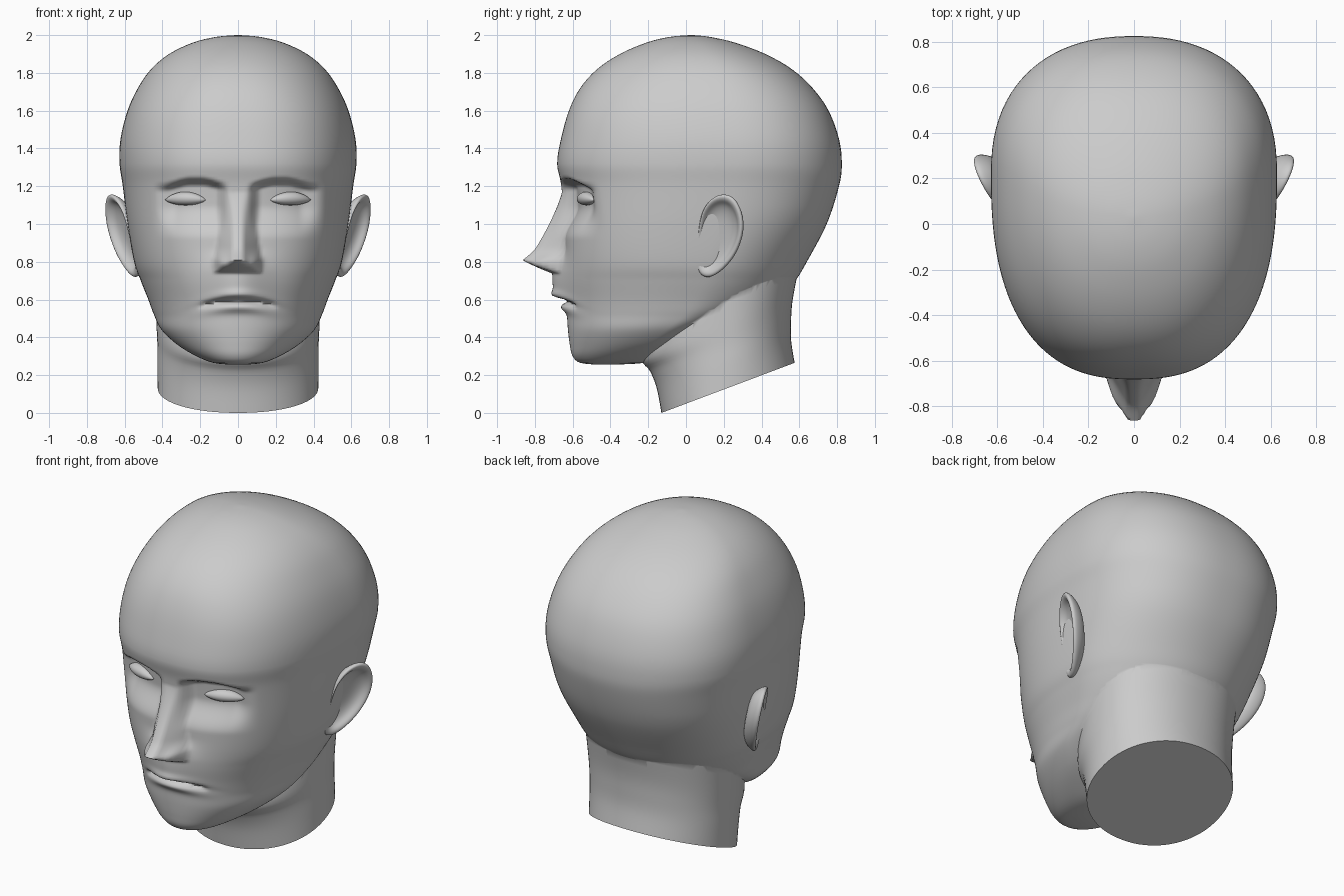
import bpy, bmesh
from math import sin, cos, pi, exp, radians
from mathutils import Vector, Matrix

if "Cube" in bpy.data.objects:
    bpy.data.objects.remove(bpy.data.objects["Cube"])


def smooth(a, b, v):
    t = min(1, max(0, (v - a) / (b - a)))
    return t * t * (3 - 2 * t)


def gauss(v, c, s):
    return exp(-((v - c) / s) ** 2)


def spline(rows, steps):
    """Catmull-Rom through table rows; steps(i) gives samples per interval."""
    out = []
    for i in range(len(rows) - 1):
        p = [rows[max(0, min(len(rows) - 1, i + k))] for k in (-1, 0, 1, 2)]
        n = steps(i)
        for j in range(n):
            t = j / n
            out.append([0.5 * (2 * b + (c - a) * t + (2 * a - 5 * b + 4 * c - d) * t * t
                               + (3 * b - a - 3 * c + d) * t ** 3) for a, b, c, d in zip(*p)])
    out.append(list(rows[-1]))
    return out


def ring(w, yf, yb, yc, nf, nb, front, back):
    """Egg-shaped cross-section: separate front and back superellipse halves."""
    pts = []
    for i in range(front + 1):
        s = sin(-pi / 2 + pi * i / front)
        pts.append((w * s, yc + (yf - yc) * max(0, 1 - abs(s) ** nf) ** (1 / nf), True))
    for i in range(1, back):
        s = sin(pi / 2 - pi * i / back)
        pts.append((w * s, yc + (yb - yc) * max(0, 1 - abs(s) ** nb) ** (1 / nb), False))
    return pts


def loft(name, rings):
    """Closed skin over a list of equal-length point rings."""
    bm = bmesh.new()
    vs = [[bm.verts.new(p) for p in r] for r in rings]
    n = len(vs[0])
    for a, b in zip(vs, vs[1:]):
        for i in range(n):
            bm.faces.new((a[i], a[(i + 1) % n], b[(i + 1) % n], b[i]))
    bm.faces.new(vs[0])
    bm.faces.new(vs[-1])
    bmesh.ops.recalc_face_normals(bm, faces=bm.faces)
    me = bpy.data.meshes.new(name)
    bm.to_mesh(me)
    bm.free()
    ob = bpy.data.objects.new(name, me)
    bpy.context.collection.objects.link(ob)
    return ob


def shade(ob, angle):
    bpy.ops.object.select_all(action='DESELECT')
    ob.select_set(True)
    bpy.context.view_layer.objects.active = ob
    bpy.ops.object.shade_smooth_by_angle(angle=radians(angle))


def face_relief(x, z):
    """Forward displacement of the face at (x, z)."""
    ax = abs(x)
    # eye sockets under the brow
    lift = 0.03 * smooth(0.04, 0.2, ax) - 0.03 * smooth(0.25, 0.4, ax)
    socket = 0.075 * smooth(0.045, 0.12, ax) * (1 - smooth(0.32, 0.46, ax))
    d = -socket * (1 - smooth(1.17 + lift, 1.22 + lift, z)) * smooth(0.92, 1.1, z)
    # nose wedge, wings and underside
    t = min(1, max(0, (1.17 - z) / 0.36))
    half = 0.075 + 0.05 * t
    ramp = min(1, max(0, (half - ax) / (half - 0.025)))
    nose = 0.187 * t ** 1.15 * ramp + 0.035 * gauss(ax, 0.092, 0.03) * gauss(z, 0.8, 0.035)
    d += min(nose, max(0, (z - 0.738) * 2.7))
    # upper lip, lower lip and mouth line
    m = z + 0.7 * x * x
    d += 0.062 * gauss(x, 0, 0.14) * smooth(0.592, 0.622, m) * (1 - smooth(0.74, 0.88, z))
    d += 0.012 * gauss(x, 0, 0.13) * gauss(m, 0.632, 0.02)
    d += 0.03 * gauss(x, 0, 0.14) * gauss(m, 0.56, 0.027)
    d -= 0.018 * gauss(m, 0.593, 0.012) * (1 - smooth(0.16, 0.22, ax))
    return d


# skull and face: z, half width, front y, back y, y of the widest point
skull_rows = [
    (.255, .03, -.46, -.40, -.43), (.265, .13, -.56, -.22, -.40), (.30, .22, -.60, -.12, -.32),
    (.36, .32, -.615, 0, -.2), (.44, .405, -.625, .15, -.1), (.52, .445, -.63, .35, 0),
    (.60, .475, -.635, .5, .05), (.70, .515, -.645, .58, .1), (.80, .55, -.645, .64, .12),
    (1.0, .585, -.645, .745, .16), (1.2, .61, -.66, .81, .2), (1.32, .627, -.682, .825, .22),
    (1.45, .622, -.662, .81, .22), (1.6, .585, -.62, .755, .2), (1.72, .53, -.56, .67, .17),
    (1.82, .46, -.47, .56, .14), (1.9, .365, -.35, .42, .1), (1.96, .24, -.21, .26, .06),
    (1.99, .12, -.09, .13, .04), (2.0, .01, .02, .04, .03)]


def skull_steps(i):
    z0, z1 = skull_rows[i][0], skull_rows[i + 1][0]
    return max(4, round((z1 - z0) / .0115)) if .3 < z0 < 1.3 else 4


rings = []
for z, w, yf, yb, yc in spline(skull_rows, skull_steps):
    nf = 2.05 + .45 * smooth(.3, 1.0, z) - .4 * smooth(1.5, 2, z)
    nb = 2 + .3 * smooth(.7, 1.1, z) - .3 * smooth(1.7, 2, z)
    rings.append([(x, y - (face_relief(x, z) if front and y < -.2 else 0), z)
                  for x, y, front in ring(w, yf, yb, yc, nf, nb, 128, 48)])
head = loft("head", rings)

# neck with a sloping cut: front z, back z, front y, back y, half width
neck_rows = [(0, .265, -.13, .575, .425), (.13, .38, -.155, .557, .427),
             (.22, .48, -.19, .556, .427), (.3, .6, -.24, .565, .432), (.5, .78, -.2, .6, .44)]
rings = []
for zf, zb, yf, yb, w in spline(neck_rows, lambda i: 5):
    rings.append([(x, y, zf + (zb - zf) * (y - yf) / (yb - yf))
                  for x, y, _ in ring(w, yf, yb, .22, 2.1, 2.1, 40, 40)])
neck = loft("neck", rings)

# fuse neck and head
union = head.modifiers.new("union", 'BOOLEAN')
union.operation, union.solver, union.object = 'UNION', 'EXACT', neck
bpy.context.view_layer.objects.active = head
bpy.ops.object.modifier_apply(modifier="union")
bpy.data.objects.remove(neck)
shade(head, 60)

# almond-shaped eyes
turn = Matrix.Rotation(radians(20), 3, 'Z')
rings = []
for i in range(17):
    u = -0.995 + 1.99 * i / 16
    r = (1 - u * u) ** 0.8
    rings.append([turn @ Vector((.115 * u, .042 * r * cos(a), .036 * r * sin(a) - .008 * u * u))
                  + Vector((.278, -.527, 1.135)) for a in (2 * pi * k / 20 for k in range(20))])
eyes = loft("eyes", rings)

# ears: outline in side view, then rings scaled about the ear bowl
outline = [(.07, .98), (.085, 1.07), (.135, 1.14), (.205, 1.165), (.265, 1.135), (.305, 1.04),
           (.303, .94), (.265, .84), (.21, .77), (.14, .715), (.08, .72), (.05, .79), (.06, .88)]
layers = [(.55, -.075), (.8, -.055), (.97, -.02), (1.02, .004), (.95, .016),
          (.84, .008), (.74, -.018), (.5, -.034), (.2, -.036)]
bowl_y, bowl_z = .155, .95
out = Vector((.9, -.42, -.1))
rings = []
for s, off in layers:
    ring_pts = []
    for oy, oz in outline:
        y, z = bowl_y + (oy - bowl_y) * s, bowl_z + (oz - bowl_z) * s
        x = .6 + .48 * (y - .08) + .2 * (z - 1.1)
        ring_pts.append(Vector((x, y, z)) + out * off)
    rings.append(ring_pts)
ears = loft("ears", rings)

for ob in (eyes, ears):
    ob.modifiers.new("mirror", 'MIRROR').use_mirror_merge = False
    shade(ob, 180)
ears.modifiers.new("subdivision", 'SUBSURF').levels = 2
ears.modifiers["subdivision"].render_levels = 2
